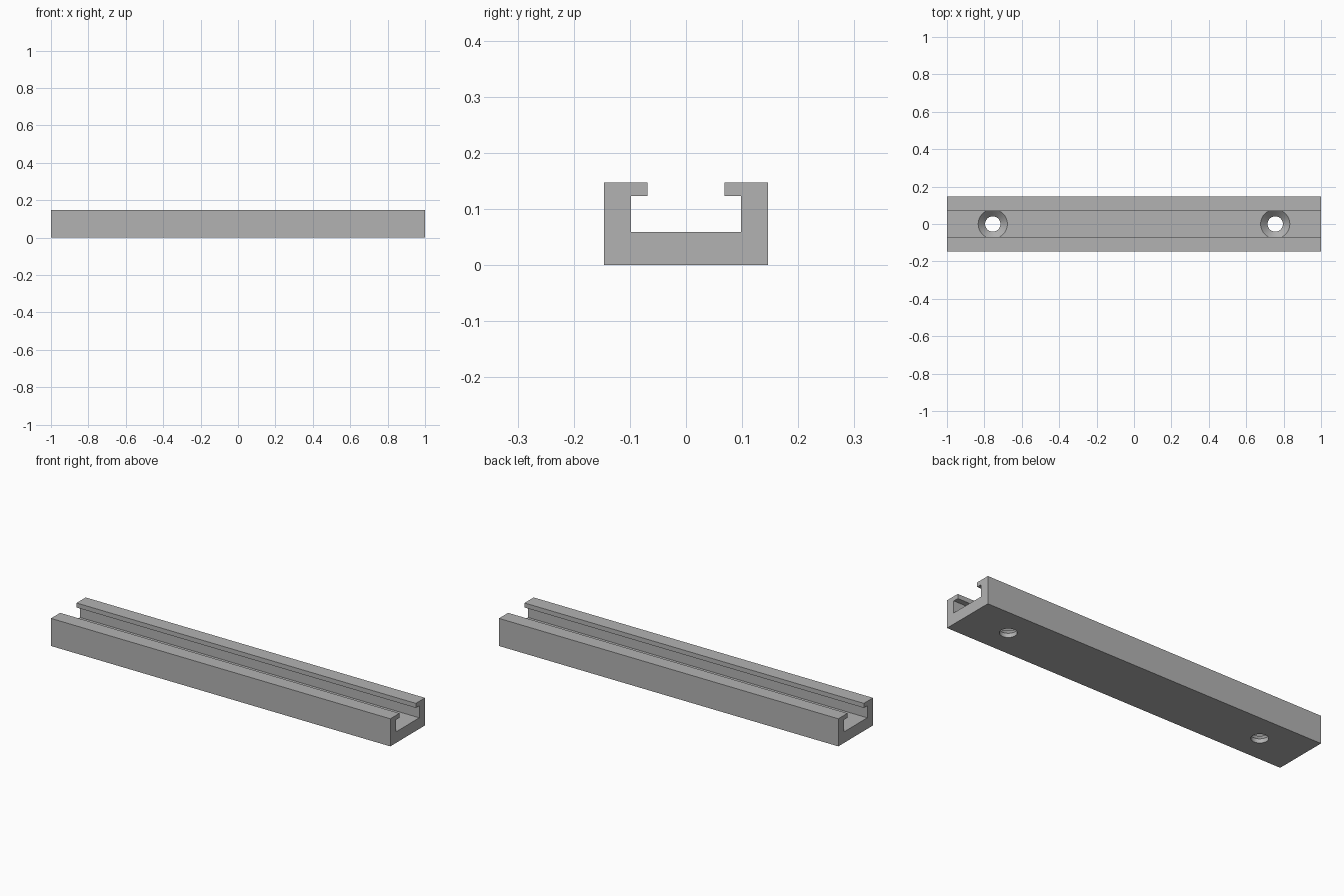
import bpy
import bmesh
from math import radians
from mathutils import Matrix, Vector

LENGTH = 2.0
FLOOR = 0.059                      # height of the channel floor
HOLE_X = 0.755
HOLE_R, SINK_R = 0.041, 0.078
SINK_DEPTH = SINK_R - HOLE_R       # 45 degree countersink

if "Cube" in bpy.data.objects:
    bpy.data.objects.remove(bpy.data.objects["Cube"], do_unlink=True)

# Single grey material
grey = bpy.data.materials.new("plain grey")
grey.use_nodes = True
color = (0.45, 0.45, 0.45, 1)
grey.diffuse_color = color
grey.node_tree.nodes["Principled BSDF"].inputs["Base Color"].default_value = color


def make_object(name, bm):
    bmesh.ops.recalc_face_normals(bm, faces=bm.faces)
    mesh = bpy.data.meshes.new(name)
    bm.to_mesh(mesh)
    bm.free()
    mesh.materials.append(grey)
    obj = bpy.data.objects.new(name, mesh)
    bpy.context.collection.objects.link(obj)
    return obj


# Rail: half of the slotted section, mirrored and extruded along x
half = [(0.146, 0), (0.146, 0.147), (0.069, 0.147),
        (0.069, 0.123), (0.098, 0.123), (0.098, FLOOR)]
section = half + [(-y, z) for y, z in reversed(half)]
bm = bmesh.new()
end = bm.faces.new([bm.verts.new((-LENGTH / 2, y, z)) for y, z in section])
extruded = bmesh.ops.extrude_face_region(bm, geom=[end])["geom"]
bmesh.ops.translate(bm, vec=(LENGTH, 0, 0),
                    verts=[v for v in extruded if isinstance(v, bmesh.types.BMVert)])
rail = make_object("slotted_rail", bm)


# Countersunk screw holes: a turned cutter at each end
def hole_cutter(x):
    bm = bmesh.new()
    profile = [(0, -0.02), (HOLE_R, -0.02), (HOLE_R, FLOOR - SINK_DEPTH),
               (SINK_R, FLOOR), (SINK_R, FLOOR + 0.02), (0, FLOOR + 0.02)]
    verts = [bm.verts.new((r, 0, z)) for r, z in profile]
    edges = [bm.edges.new(pair) for pair in zip(verts, verts[1:])]
    bmesh.ops.spin(bm, geom=verts + edges, cent=(0, 0, 0), axis=(0, 0, 1),
                   angle=radians(360), steps=48)
    bmesh.ops.remove_doubles(bm, verts=bm.verts, dist=0.0001)
    bmesh.ops.transform(bm, matrix=Matrix.Translation(Vector((x, 0, 0))), verts=bm.verts)
    cutter = make_object("screw_hole_cutter", bm)
    cutter.hide_render = True
    return cutter


bpy.context.view_layer.objects.active = rail
for x in (-HOLE_X, HOLE_X):
    cutter = hole_cutter(x)
    cut = rail.modifiers.new("screw hole", 'BOOLEAN')
    cut.operation = 'DIFFERENCE'
    cut.solver = 'EXACT'
    cut.object = cutter
    bpy.ops.object.modifier_apply(modifier=cut.name)
    bpy.data.objects.remove(cutter, do_unlink=True)

# Smooth hole walls, sharp rail edges
bpy.ops.object.select_all(action='DESELECT')
rail.select_set(True)
bpy.ops.object.shade_smooth_by_angle(angle=radians(30))
